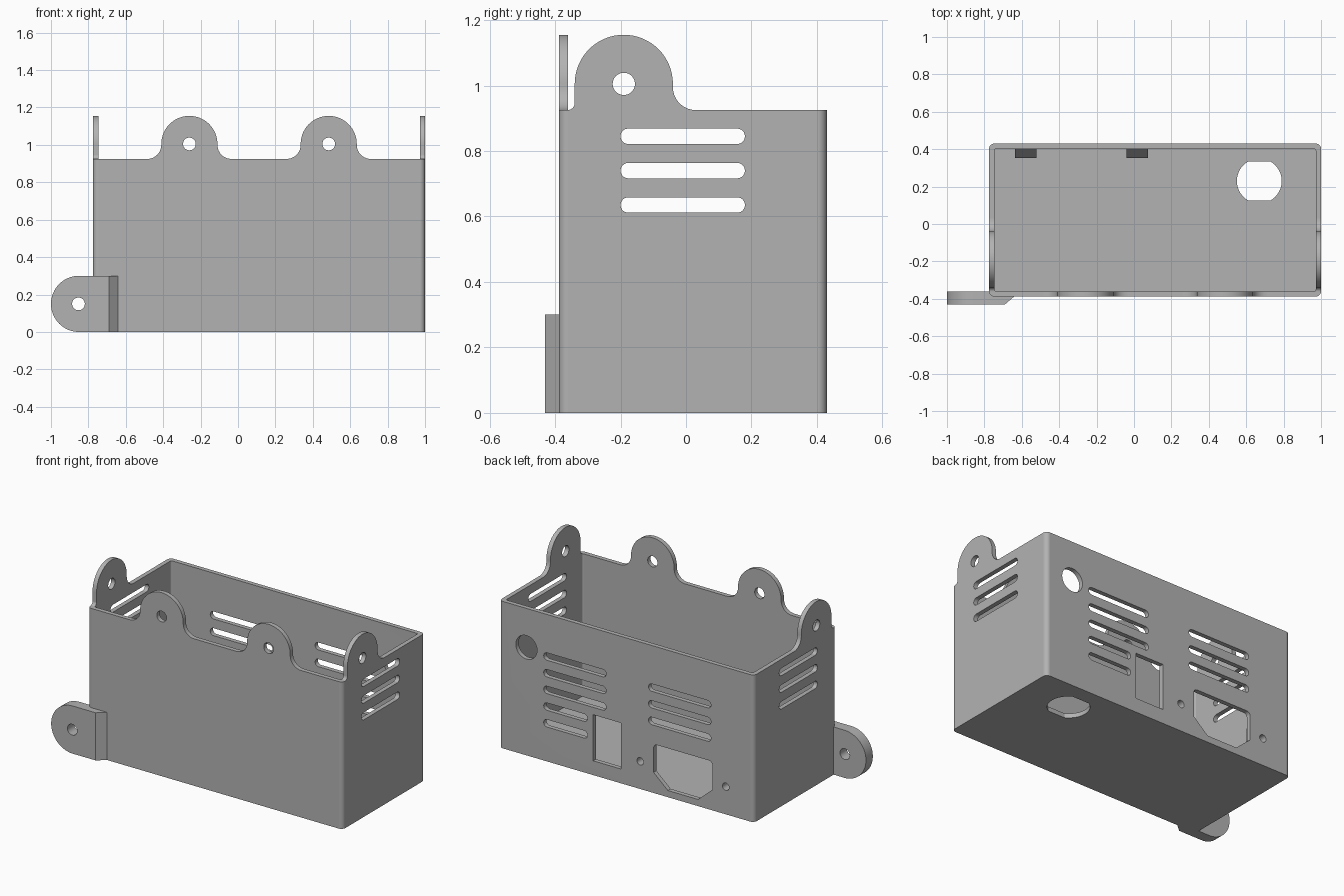
import bpy, bmesh
from math import sin, cos, radians
from mathutils import Vector

cube = bpy.data.objects.get("Cube")
if cube:
    bpy.data.objects.remove(cube)

grey = bpy.data.materials.new("plain_grey")
grey.use_nodes = True
grey.diffuse_color = (0.45, 0.45, 0.45, 1)
grey.node_tree.nodes["Principled BSDF"].inputs["Base Color"].default_value = grey.diffuse_color

# Main dimensions
LEFT, RIGHT, FRONT, BACK, TOP, WALL = -0.775, 1.0, -0.388, 0.43, 0.925, 0.028


# Profile helpers
def arc(cx, cy, r, start, end, n=10):
    angles = [radians(start + (end - start) * i / n) for i in range(n + 1)]
    return [(cx + r * cos(a), cy + r * sin(a)) for a in angles]


def circle(cx, cy, r):
    return arc(cx, cy, r, 0, 360, 40)[:-1]


def rounded(u0, u1, v0, v1, r, n=8):
    return (arc(u1 - r, v1 - r, r, 0, 90, n) + arc(u0 + r, v1 - r, r, 90, 180, n)
            + arc(u0 + r, v0 + r, r, 180, 270, n) + arc(u1 - r, v0 + r, r, 270, 360, n))


def slot(u0, u1, v, r=0.0235):
    return arc(u1 - r, v, r, -90, 90, 12) + arc(u0 + r, v, r, 90, 270, 12)


def place(axis, u, v, w):
    return Vector({"X": (w, u, v), "Y": (u, w, v), "Z": (u, v, w)}[axis])


def prisms(name, parts):
    """Object made of extruded profiles, each given as (axis, profile, from, to)."""
    bm = bmesh.new()
    for axis, profile, start, end in parts:
        face = bm.faces.new([bm.verts.new(place(axis, u, v, start)) for u, v in profile])
        out = bmesh.ops.extrude_face_region(bm, geom=[face], use_keep_orig=True)
        moved = [g for g in out["geom"] if isinstance(g, bmesh.types.BMVert)]
        bmesh.ops.translate(bm, verts=moved, vec=place(axis, 0, 0, end - start))
    bmesh.ops.recalc_face_normals(bm, faces=bm.faces)
    mesh = bpy.data.meshes.new(name)
    bm.to_mesh(mesh)
    bm.free()
    mesh.materials.append(grey)
    obj = bpy.data.objects.new(name, mesh)
    bpy.context.collection.objects.link(obj)
    return obj


def cut(obj, parts):
    cutter = prisms("cutter", parts)
    cutter.hide_render = True
    mod = obj.modifiers.new("cut", "BOOLEAN")
    mod.operation, mod.solver, mod.object = "DIFFERENCE", "EXACT", cutter
    graph = bpy.context.evaluated_depsgraph_get()
    mesh = bpy.data.meshes.new_from_object(obj.evaluated_get(graph))
    obj.modifiers.clear()
    obj.data = mesh
    bpy.data.objects.remove(cutter)


def smooth(obj):
    bpy.ops.object.select_all(action="DESELECT")
    obj.select_set(True)
    bpy.context.view_layer.objects.active = obj
    bpy.ops.object.shade_smooth_by_angle(angle=radians(30))
    obj.modifiers.new("even_shading", "WEIGHTED_NORMAL").keep_sharp = True


# Open box with rounded upright edges
box = prisms("open_box", [("Z", rounded(LEFT, RIGHT, FRONT, BACK, 0.028), 0, TOP)])
cut(box, [("Z", rounded(LEFT + WALL, RIGHT - WALL, FRONT + WALL, BACK - WALL, 0.01, 4),
           WALL, TOP + 0.1)])

holes = []
# Vent slots through both side walls
for z in (0.845, 0.74, 0.635):
    holes.append(("X", slot(-0.2, 0.18, z), LEFT - 0.1, RIGHT + 0.1))

# Vent slots, cable hole, switch window and socket window in the back wall
back_shapes = [circle(0.81, 0.68, 0.074)]
for row in range(5):
    z = 0.66 - 0.105 * row
    back_shapes.append(slot(0.255 if row < 3 else 0.385, 0.69, z))
    if row < 3:
        back_shapes.append(slot(-0.475, -0.04, z))
back_shapes.append([(0.15, 0.09), (0.345, 0.09), (0.345, 0.38), (0.15, 0.38)])
MID = -0.28
half = [(0.105, 0.042), (0.205, 0.13)] + arc(0.18, 0.283, 0.025, 0, 90, 6)
back_shapes.append([(MID + u, v) for u, v in half] + [(MID - u, v) for u, v in reversed(half)])

# Screw holes either side of the socket
SCREWS, SCREW_Z = (MID - 0.298, MID + 0.298), 0.174
screw_shapes = [circle(x, SCREW_Z, 0.023) for x in SCREWS]
holes += [("Y", s, BACK - 0.06, BACK + 0.1) for s in back_shapes + screw_shapes]

# Floor hole with two flat sides
holes.append(("Z", arc(0.67, 0.23, 0.12, -61, 61, 16) + arc(0.67, 0.23, 0.12, 119, 241, 16),
              -0.1, 0.1))
cut(box, holes)
smooth(box)

# Screw bosses with sloped tops on the inside of the back wall
inner = BACK - WALL
for side, x, hole in zip(("right", "left"), SCREWS, screw_shapes):
    profile = [(inner, 0.06), (inner - 0.048, 0.11), (inner - 0.048, 0.24), (inner, 0.3)]
    boss = prisms(side + "_screw_boss", [("X", profile, x - 0.058, x + 0.058)])
    cut(boss, [("Y", hole, inner - 0.1, inner + 0.05)])
    smooth(boss)


# Rounded mounting tabs along the rim
def tab(name, axis, u, fillet_low, fillet_high, start):
    r, z = 0.15, 1.005
    profile = (arc(u + r + fillet_high, TOP + fillet_high, fillet_high, 270, 180)
               + arc(u, z, r, 0, 180, 32)
               + arc(u - r - fillet_low, TOP + fillet_low, fillet_low, 0, -90))
    obj = prisms(name, [(axis, profile, start, start + WALL)])
    cut(obj, [(axis, circle(u, z, 0.034), start - 0.1, start + 0.1)])
    smooth(obj)


tab("front_right_tab", "Y", -0.26, 0.075, 0.075, FRONT)
tab("front_left_tab", "Y", 0.485, 0.075, 0.075, FRONT)
tab("right_side_tab", "X", -0.19, 0.022, 0.07, LEFT)
tab("left_side_tab", "X", -0.19, 0.022, 0.07, RIGHT - WALL)

# Mounting ear beside the box, with a wedge joining it to the front wall
ear = prisms("mounting_ear", [
    ("Y", [(-0.76, 0), (-0.76, 0.3)] + arc(-0.85, 0.15, 0.15, 90, 270, 32), -0.43, -0.362)])
cut(ear, [("Y", circle(-0.853, 0.15, 0.034), -0.6, -0.2)])
smooth(ear)
prisms("ear_wedge", [
    ("Z", [(-0.76, -0.43), (-0.69, -0.43), (-0.632, -0.38), (-0.76, -0.38)], 0, 0.3)])
